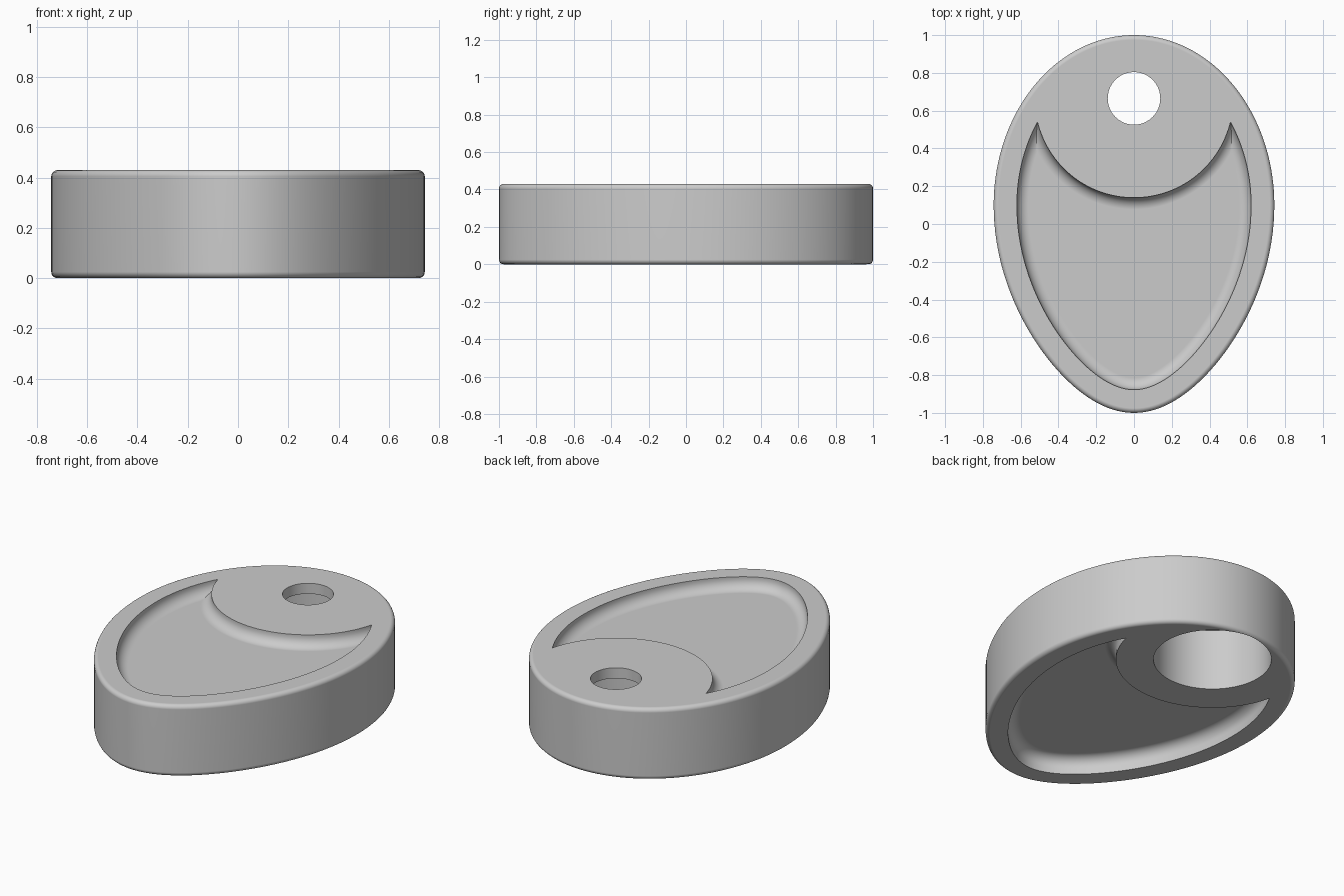
import bpy, bmesh, math

cube = bpy.data.objects.get("Cube")
if cube:
    bpy.data.objects.remove(cube, do_unlink=True)

SEG = 144
HEIGHT = 0.43
EDGE = 0.025          # rounding of the outer rim
TOP_DEPTH = 0.07      # pocket depths
BOTTOM_DEPTH = 0.1
FILLET = 0.062        # pocket floor fillet
WALL = 0.123          # rim left around the pockets
HOLE_Y = 0.665
TAPER = 0.16          # narrowing of the egg towards its tip

grey = bpy.data.materials.new("plain_grey")
grey.use_nodes = True
grey.diffuse_color = (0.6, 0.6, 0.6, 1)
grey.node_tree.nodes["Principled BSDF"].inputs["Base Color"].default_value = (0.6, 0.6, 0.6, 1)


def egg_point(t):
    """Blunt half ellipse at the back, tapered half ellipse at the front."""
    c, s = math.cos(t), math.sin(t)
    if s > 0:
        return 0.743 * c, 0.1 + 0.9 * s
    return 0.743 * c * (1 - TAPER * s * s), 0.1 + 1.1 * s


def egg(inset):
    """Egg outline moved inwards along its normals."""
    pts = []
    for i in range(SEG):
        t = 2 * math.pi * i / SEG
        x, y = egg_point(t)
        x0, y0 = egg_point(t - 0.001)
        x1, y1 = egg_point(t + 0.001)
        dx, dy = x1 - x0, y1 - y0
        size = math.hypot(dx, dy)
        pts.append((x - inset * dy / size, y + inset * dx / size))
    return pts


def disc(radius):
    """Circle outline around the hole centre."""
    angles = [2 * math.pi * i / SEG for i in range(SEG)]
    return [(radius * math.cos(t), HOLE_Y + radius * math.sin(t)) for t in angles]


def loft(name, outline, profile):
    """Solid through the outline at each (offset, z) of the profile, from low to high."""
    bm = bmesh.new()
    rings = [[bm.verts.new((x, y, z)) for x, y in outline(o)] for o, z in profile]
    for low, high in zip(rings, rings[1:]):
        for i in range(SEG):
            j = (i + 1) % SEG
            bm.faces.new((low[i], low[j], high[j], high[i]))
    bm.faces.new(rings[0][::-1])
    bm.faces.new(rings[-1])
    mesh = bpy.data.meshes.new(name)
    bm.to_mesh(mesh)
    bm.free()
    mesh.materials.append(grey)
    obj = bpy.data.objects.new(name, mesh)
    bpy.context.collection.objects.link(obj)
    return obj


def cut(target, cutter):
    """Subtract the cutter from the target for good and remove the cutter."""
    mod = target.modifiers.new("cut", "BOOLEAN")
    mod.operation = "DIFFERENCE"
    mod.solver = "EXACT"
    mod.object = cutter
    graph = bpy.context.evaluated_depsgraph_get()
    mesh = bpy.data.meshes.new_from_object(target.evaluated_get(graph))
    target.modifiers.clear()
    target.data = mesh
    bpy.data.objects.remove(cutter, do_unlink=True)


def arc(radius, steps=8):
    """Quarter round as (inward, up) pairs, from the flat end to the wall."""
    angles = [math.pi / 2 * i / steps for i in range(steps + 1)]
    return [(radius * (1 - math.sin(a)), radius * (1 - math.cos(a))) for a in angles]


# Body with rounded rims
rim = arc(EDGE, 5)
body = loft("egg_body", egg, rim + [(o, HEIGHT - z) for o, z in reversed(rim)])

# Crescent pockets on the top and the underside
round_floor = arc(FILLET)
for top, depth in ((True, TOP_DEPTH), (False, BOTTOM_DEPTH)):
    floor = [(WALL + o, z) for o, z in round_floor] + [(WALL, depth + 0.1)]
    flare = [(0.526 + FILLET, -0.1)]
    flare += [(0.526 + o, z) for o, z in round_floor] + [(0.526, depth + 0.2)]
    if top:
        place = lambda prof: [(o, HEIGHT - depth + z) for o, z in prof]
    else:
        place = lambda prof: [(o, depth - z) for o, z in reversed(prof)]
    pocket = loft("pocket_cutter", egg, place(floor))
    cut(pocket, loft("arc_cutter", disc, place(flare)))
    cut(body, pocket)

# Cord hole, widened from below
cut(body, loft("hole_cutter", disc, [(0.139, -0.1), (0.139, HEIGHT + 0.1)]))
cut(body, loft("bore_cutter", disc, [(0.321, -0.1), (0.321, HEIGHT - 0.063)]))

# Smooth shading with crisp edges and even flats
bpy.ops.object.select_all(action="DESELECT")
body.select_set(True)
bpy.context.view_layer.objects.active = body
bpy.ops.object.shade_smooth_by_angle(angle=math.radians(30))
weighted = body.modifiers.new("even_flats", "WEIGHTED_NORMAL")
weighted.keep_sharp = True
